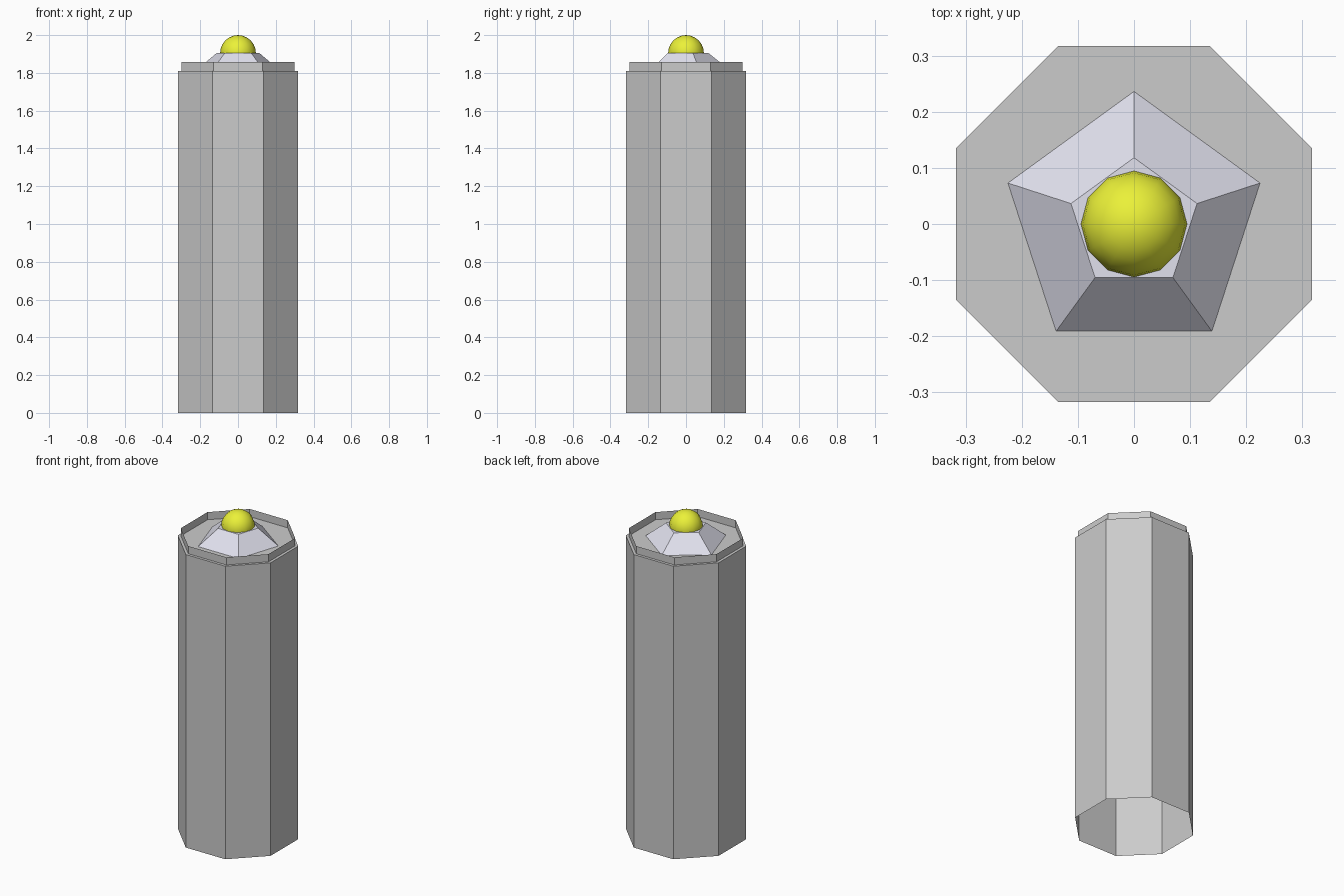
import bpy, bmesh, math

if "Cube" in bpy.data.objects:
    bpy.data.objects.remove(bpy.data.objects["Cube"])

BASE_Z, R = 1.811, 0.0945   # deck height, lamp radius


def material(name, rgb):
    m = bpy.data.materials.new(name)
    m.diffuse_color = (*rgb, 1)
    m.use_nodes = True
    m.node_tree.nodes["Principled BSDF"].inputs["Base Color"].default_value = m.diffuse_color
    return m


def add_object(name, bm, mat=None):
    me = bpy.data.meshes.new(name)
    bm.to_mesh(me)
    bm.free()
    ob = bpy.data.objects.new(name, me)
    bpy.context.collection.objects.link(ob)
    if mat:
        me.materials.append(mat)
    return ob


def loft(name, lower, upper, z0, z1, cap_top, mat=None):
    """Side walls between two outlines, open below, optionally closed on top."""
    bm = bmesh.new()
    a = [bm.verts.new((x, y, z0)) for x, y in lower]
    b = [bm.verts.new((x, y, z1)) for x, y in upper]
    n = len(a)
    for i in range(n):
        j = (i + 1) % n
        bm.faces.new((a[i], a[j], b[j], b[i]))
    if cap_top:
        bm.faces.new(b)
    return add_object(name, bm, mat)


def octagon(half, side):
    pts = []
    for k in range(4):
        c, s = round(math.cos(k * math.pi / 2)), round(math.sin(k * math.pi / 2))
        for x, y in ((half, -side), (half, side)):
            pts.append((x * c - y * s, x * s + y * c))
    return pts


def pentagon(r):
    angles = [math.pi / 2 + k * math.tau / 5 for k in range(5)]
    return [(r * math.cos(t), r * math.sin(t)) for t in angles]


lavender = material("lavender", (0.75, 0.75, 0.85))
yellow = material("yellow", (0.83, 0.88, 0.04))

# Hollow octagonal column, open at the bottom
body = octagon(0.317, 0.135)
loft("column", body, body, 0, BASE_Z, True)

# Thin rim standing on the deck
rim = octagon(0.30, 0.13)
loft("rim", rim, rim, BASE_Z, BASE_Z + R / 2, False)

# Five-sided lamp base
loft("lamp_base", pentagon(2.5 * R), pentagon(1.25 * R), BASE_Z, BASE_Z + R, True, lavender)

# Round lamp sunk halfway into its base
bm = bmesh.new()
bmesh.ops.create_uvsphere(bm, u_segments=12, v_segments=12, radius=R)
bmesh.ops.translate(bm, verts=bm.verts, vec=(0, 0, 2 - R))
for f in bm.faces:
    f.smooth = True
add_object("lamp", bm, yellow)
